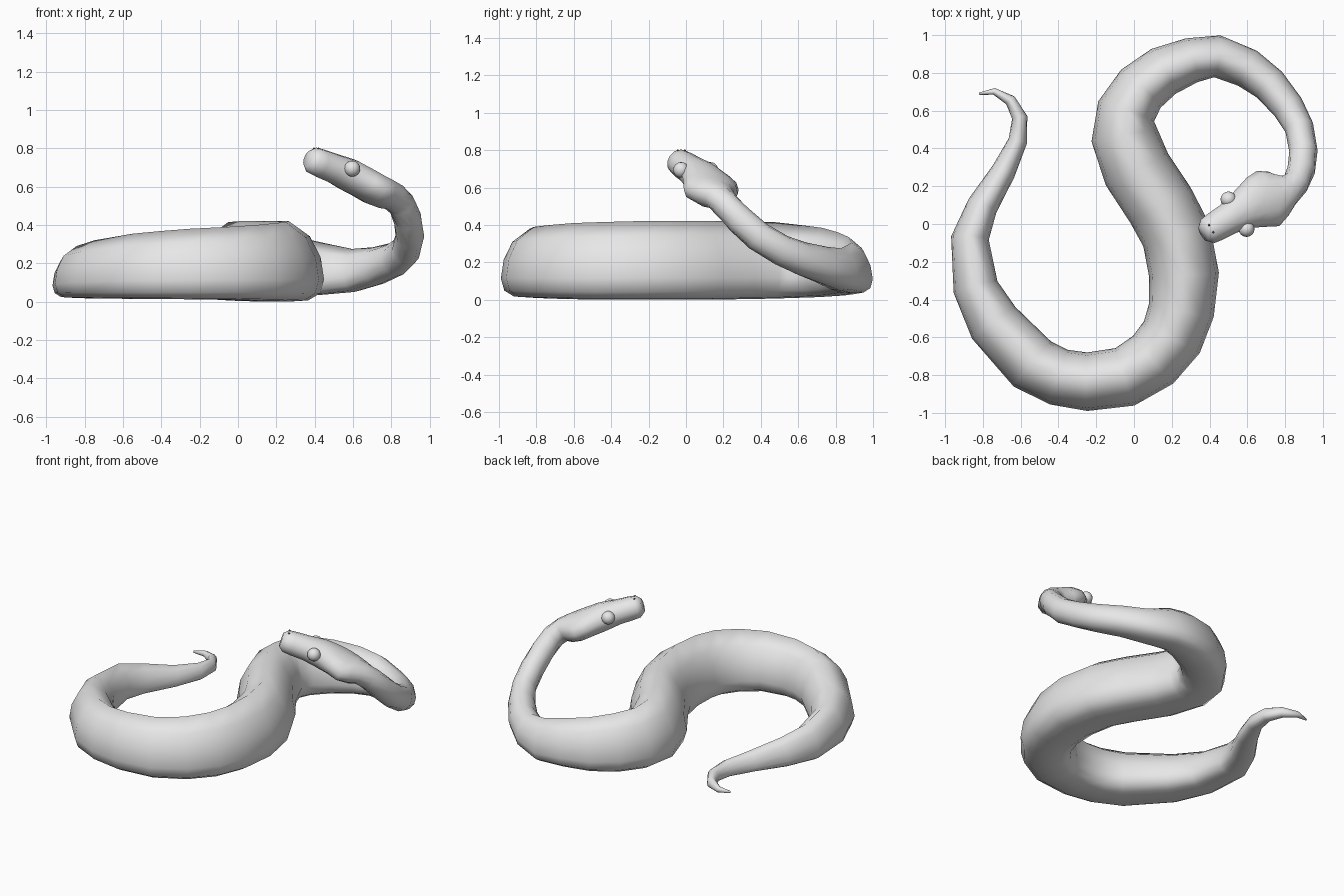
import bpy, bmesh, math
from mathutils import Vector

if "Cube" in bpy.data.objects:
    bpy.data.objects.remove(bpy.data.objects["Cube"])


def material(name, value):
    m = bpy.data.materials.new(name)
    m.diffuse_color = (value, value, value, 1)
    m.use_nodes = True
    m.node_tree.nodes["Principled BSDF"].inputs["Base Color"].default_value = m.diffuse_color
    return m


grey = material("light_grey", 0.8)
dark = material("dark_grey", 0.1)

# Half profiles (side, up): a slumped, ridged trunk and a rounded neck and head
TRUNK = [(0, -1), (.55, -.97), (.88, -.8), (1, -.45), (.9, .1), (.6, .62), (0, 1)]
ROUND = [(math.sin(i * math.pi / 6), -math.cos(i * math.pi / 6)) for i in range(7)]


def profile(roundness):
    half = [Vector(a).lerp(Vector(b), roundness) for a, b in zip(TRUNK, ROUND)]
    return half + [Vector((-p.x, p.y)) for p in reversed(half[1:-1])]


def sweep(name, stations, roundness):
    """Skin a closed tube over stations of (x, y, z, half width, half height)."""
    bm = bmesh.new()
    rings = []
    pts = [Vector(s[:3]) for s in stations]
    last = len(pts) - 1
    for i, s in enumerate(stations):
        t = (pts[min(i + 1, last)] - pts[max(i - 1, 0)]).normalized()
        side = t.cross(Vector((0, 0, 1))).normalized()
        up = side.cross(t)
        rings.append([bm.verts.new(pts[i] + side * p.x * s[3] + up * p.y * s[4])
                      for p in profile(roundness(i))])
    n = len(rings[0])
    for a, b in zip(rings, rings[1:]):
        for j in range(n):
            bm.faces.new((a[j], a[(j + 1) % n], b[(j + 1) % n], b[j]))
    bm.faces.new(rings[0])
    bm.faces.new(rings[-1])
    bmesh.ops.recalc_face_normals(bm, faces=bm.faces)
    for f in bm.faces:
        f.smooth = True
    me = bpy.data.meshes.new(name)
    bm.to_mesh(me)
    bm.free()
    me.materials.append(grey)
    ob = bpy.data.objects.new(name, me)
    bpy.context.collection.objects.link(ob)
    return ob


# Tail and coils: x, y, half width, bottom, top
coils = [
    (-.82, .69, .006, .055, .07), (-.74, .702, .018, .045, .085),
    (-.655, .655, .03, .035, .105), (-.605, .565, .041, .03, .12),
    (-.615, .44, .05, .027, .135), (-.69, .28, .065, .025, .16),
    (-.80, .10, .082, .022, .21), (-.868, -.07, .10, .02, .255),
    (-.84, -.33, .12, .018, .29), (-.745, -.52, .142, .016, .32),
    (-.54, -.74, .155, .014, .355), (-.40, -.81, .152, .013, .368),
    (-.25, -.835, .155, .012, .38), (-.05, -.81, .16, .01, .39),
    (.10, -.72, .165, .006, .40), (.20, -.60, .17, .003, .41),
    (.25, -.46, .175, 0, .415), (.265, -.27, .185, 0, .42),
    (.225, -.06, .185, 0, .42), (.14, .10, .185, 0, .42),
    (.015, .29, .185, .003, .42), (-.05, .47, .178, .006, .415),
    (-.04, .60, .157, .01, .40), (.04, .72, .145, .014, .385),
    (.16, .81, .135, .02, .36), (.31, .868, .12, .03, .335),
    (.445, .887, .112, .035, .305), (.60, .825, .105, .05, .275),
    (.715, .74, .095, .085, .285),
]
body = [(x, y, (lo + hi) / 2, w, (hi - lo) / 2) for x, y, w, lo, hi in coils]

# Rising neck, then the head: x, y, z, half width, half height
neck_head = [
    (.815, .62, .22, .085, .09), (.875, .51, .265, .077, .083),
    (.897, .385, .34, .075, .08), (.885, .285, .43, .074, .078),
    (.855, .215, .505, .072, .075), (.81, .18, .548, .088, .075),
    (.765, .16, .565, .128, .082), (.71, .135, .588, .158, .085),
    (.655, .115, .62, .142, .085), (.58, .075, .66, .108, .088),
    (.50, .027, .695, .085, .078), (.43, -.015, .722, .079, .075),
    (.39, -.038, .737, .072, .07), (.366, -.052, .746, .045, .045),
]
start = len(body) - 3
sweep("snake_body", body + neck_head,
      lambda i: min(1, max(0, (i - start) / 4)) if i > 4 else 1 - i / 5)


# Eyes and nostrils, paired across the head
def ball(name, pos, radius, mat, segs):
    bpy.ops.mesh.primitive_uv_sphere_add(segments=segs, ring_count=segs // 2,
                                         radius=radius, location=pos)
    ob = bpy.context.object
    ob.name = name
    ob.data.materials.append(mat)
    bpy.ops.object.shade_smooth()


across = Vector((.52, -.85, 0)).normalized()
for sign, label in ((1, "right"), (-1, "left")):
    ball("eye_" + label, Vector((.548, .052, .694)) + across * sign * .092, .042, grey, 16)
    ball("nostril_" + label, Vector((.408, -.025, .798)) + across * sign * .022, .006, dark, 8)
